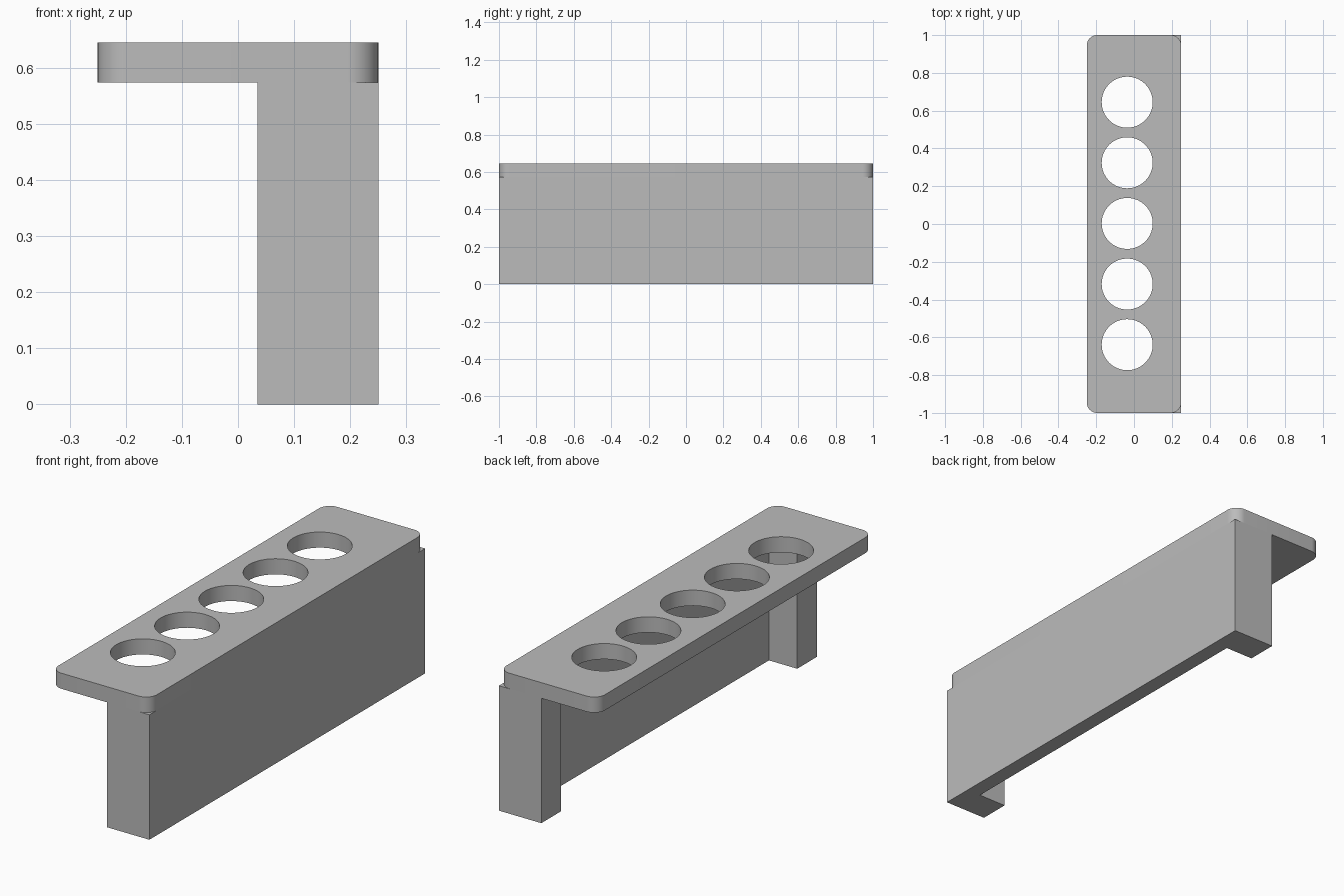
import bpy
import bmesh
from math import radians
from mathutils import Matrix

cube = bpy.data.objects.get("Cube")
if cube:
    bpy.data.objects.remove(cube, do_unlink=True)

UNIT = 0.0717
HALF_W, HALF_L = 0.25, 1.0
SHELF_Z, TOP_Z = 8 * UNIT, 9 * UNIT
CORNER_R = 0.055
HOLE_R, HOLE_X, HOLE_Y, HOLE_PITCH = 0.135, -0.036, 0.003, 0.321

grey = bpy.data.materials.new("plain grey")
grey.use_nodes = True
colour = (0.5, 0.5, 0.5, 1)
grey.diffuse_color = colour
grey.node_tree.nodes["Principled BSDF"].inputs["Base Color"].default_value = colour


def make_object(name, bm):
    bmesh.ops.recalc_face_normals(bm, faces=bm.faces)
    mesh = bpy.data.meshes.new(name)
    bm.to_mesh(mesh)
    bm.free()
    mesh.materials.append(grey)
    obj = bpy.data.objects.new(name, mesh)
    bpy.context.collection.objects.link(obj)
    return obj


def prism(outline, z0, z1):
    """Extrude a flat outline upward between two heights."""
    bm = bmesh.new()
    face = bm.faces.new([bm.verts.new((x, y, z0)) for x, y in outline])
    ext = bmesh.ops.extrude_face_region(bm, geom=[face])
    verts = [g for g in ext["geom"] if isinstance(g, bmesh.types.BMVert)]
    bmesh.ops.translate(bm, verts=verts, vec=(0, 0, z1 - z0))
    return bm


# Support: thin long wall with a return leg at each end
leg_x, wall_x = HALF_W - 3 * UNIT, HALF_W - UNIT
leg_y = HALF_L - 2 * UNIT
half = [(HALF_W, HALF_L), (leg_x, HALF_L), (leg_x, leg_y), (wall_x, leg_y)]
outline = half + [(x, -y) for x, y in reversed(half)]
make_object("support_wall_and_legs", prism(outline, 0, SHELF_Z))

# Shelf plate with rounded vertical corners
bm = prism([(-HALF_W, -HALF_L), (HALF_W, -HALF_L), (HALF_W, HALF_L), (-HALF_W, HALF_L)],
           SHELF_Z, TOP_Z)
upright = [e for e in bm.edges if abs(e.verts[0].co.z - e.verts[1].co.z) > 0.01]
bmesh.ops.bevel(bm, geom=upright, offset=CORNER_R, segments=12, profile=0.5, affect='EDGES')
shelf = make_object("shelf_plate", bm)

# Row of five round holes through the shelf
bm = bmesh.new()
for i in range(-2, 3):
    spot = (HOLE_X, HOLE_Y + i * HOLE_PITCH, (SHELF_Z + TOP_Z) / 2)
    bmesh.ops.create_cone(bm, cap_ends=True, segments=64, radius1=HOLE_R, radius2=HOLE_R,
                          depth=4 * UNIT, matrix=Matrix.Translation(spot))
cutter = make_object("hole_cutter", bm)
cutter.hide_render = True

cut = shelf.modifiers.new("holes", 'BOOLEAN')
cut.operation = 'DIFFERENCE'
cut.solver = 'EXACT'
cut.object = cutter
bpy.ops.object.select_all(action='DESELECT')
shelf.select_set(True)
bpy.context.view_layer.objects.active = shelf
bpy.ops.object.modifier_apply(modifier=cut.name)
bpy.data.objects.remove(cutter, do_unlink=True)
bpy.ops.object.shade_smooth_by_angle(angle=radians(30))
